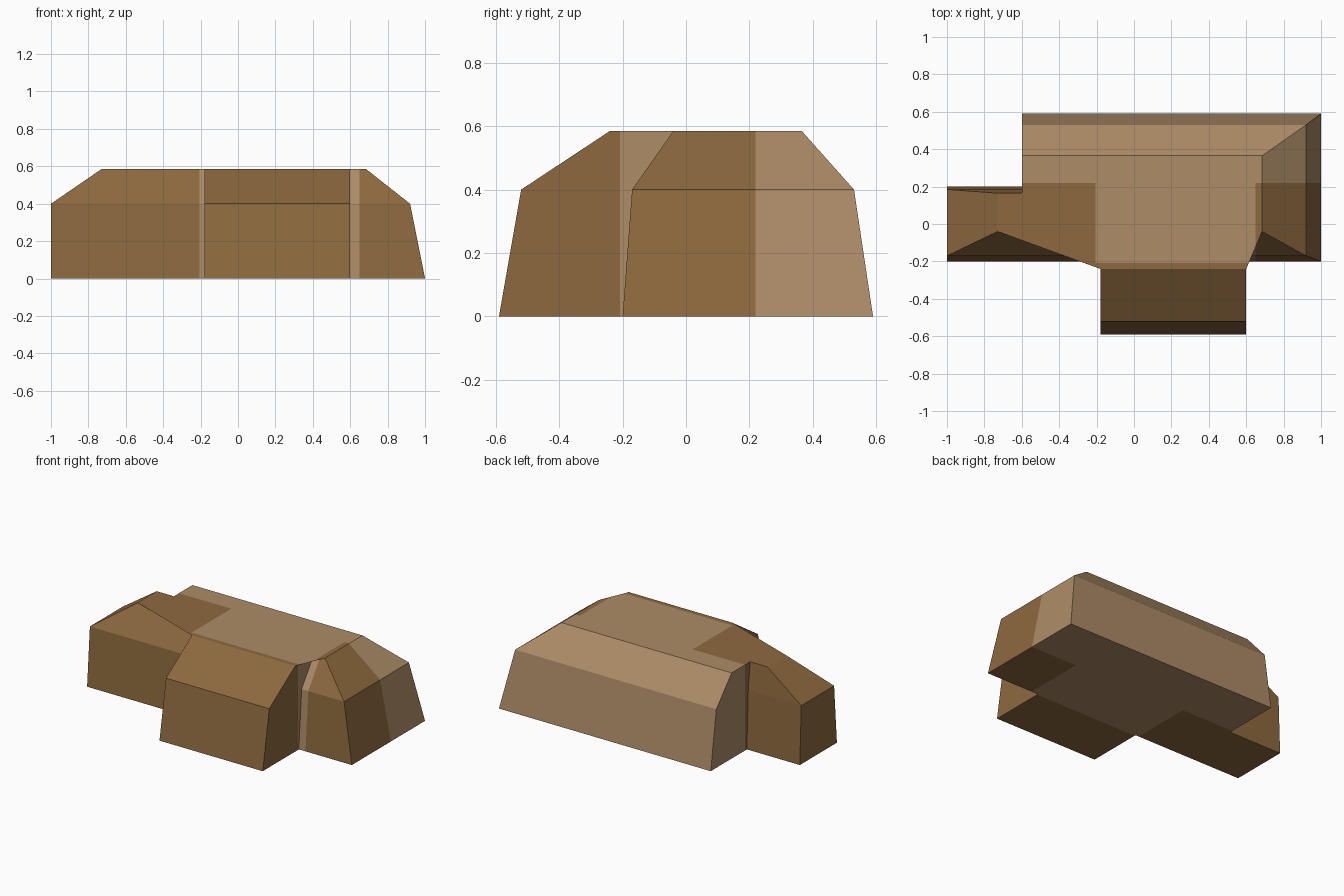
import bpy, bmesh
from mathutils import Vector

if "Cube" in bpy.data.objects:
    bpy.data.objects.remove(bpy.data.objects["Cube"])


def srgb(r, g, b):
    lin = [((c / 255 + 0.055) / 1.055) ** 2.4 for c in (r, g, b)]
    return (*lin, 1.0)


def material(name, rgb):
    m = bpy.data.materials.new(name)
    m.diffuse_color = srgb(*rgb)
    m.use_nodes = True
    m.node_tree.nodes["Principled BSDF"].inputs["Base Color"].default_value = m.diffuse_color
    return m


brown = material("brown", (141, 105, 62))
tan = material("light tan", (173, 140, 103))


# Stepped footprint, parameterised by how far the walls lean in
def ring(bm, z, left, right, front, porch, back, wing_back):
    pts = [(left, front), (-0.18, front), (-0.18, porch), (0.60, porch),
           (0.60, front), (right, front), (right, back), (-0.60, back),
           (-0.60, wing_back), (left, wing_back)]
    return [bm.verts.new((x, y, z)) for x, y in pts]


bm = bmesh.new()
rings = [
    ring(bm, 0.000, -1.00, 1.00, -0.20, -0.59, 0.59, 0.20),    # ground
    ring(bm, 0.400, -1.00, 0.92, -0.17, -0.52, 0.53, 0.185),   # eaves
    ring(bm, 0.585, -0.73, 0.685, -0.04, -0.24, 0.365, 0.165),  # flat top
]

# Walls, roof slopes and caps
for lower, upper in zip(rings, rings[1:]):
    for i in range(len(lower)):
        j = (i + 1) % len(lower)
        bm.faces.new((lower[i], lower[j], upper[j], upper[i]))
caps = [bm.faces.new(rings[0][::-1]), bm.faces.new(rings[-1])]
bmesh.ops.triangulate(bm, faces=caps)

# Cut along the colour borders
X0, X1, Y0, Y1 = -0.205, 0.65, -0.208, 0.22
for co, no in (((X0, 0, 0), (1, 0, 0)), ((X1, 0, 0), (1, 0, 0)),
               ((0, Y0, 0), (0, 1, 0)), ((0, Y1, 0), (0, 1, 0))):
    bmesh.ops.bisect_plane(bm, geom=bm.verts[:] + bm.edges[:] + bm.faces[:],
                           dist=1e-5, plane_co=Vector(co), plane_no=Vector(no))

# Tan at the back and in the middle, brown on the three projecting arms
for f in bm.faces:
    c = f.calc_center_median()
    f.material_index = int(c.y > Y1 or (X0 < c.x < X1 and c.y > Y0))
    f.smooth = False
bmesh.ops.recalc_face_normals(bm, faces=bm.faces[:])

mesh = bpy.data.meshes.new("building_body")
bm.to_mesh(mesh)
bm.free()
mesh.materials.append(brown)
mesh.materials.append(tan)
body = bpy.data.objects.new("building_body", mesh)
bpy.context.collection.objects.link(body)
